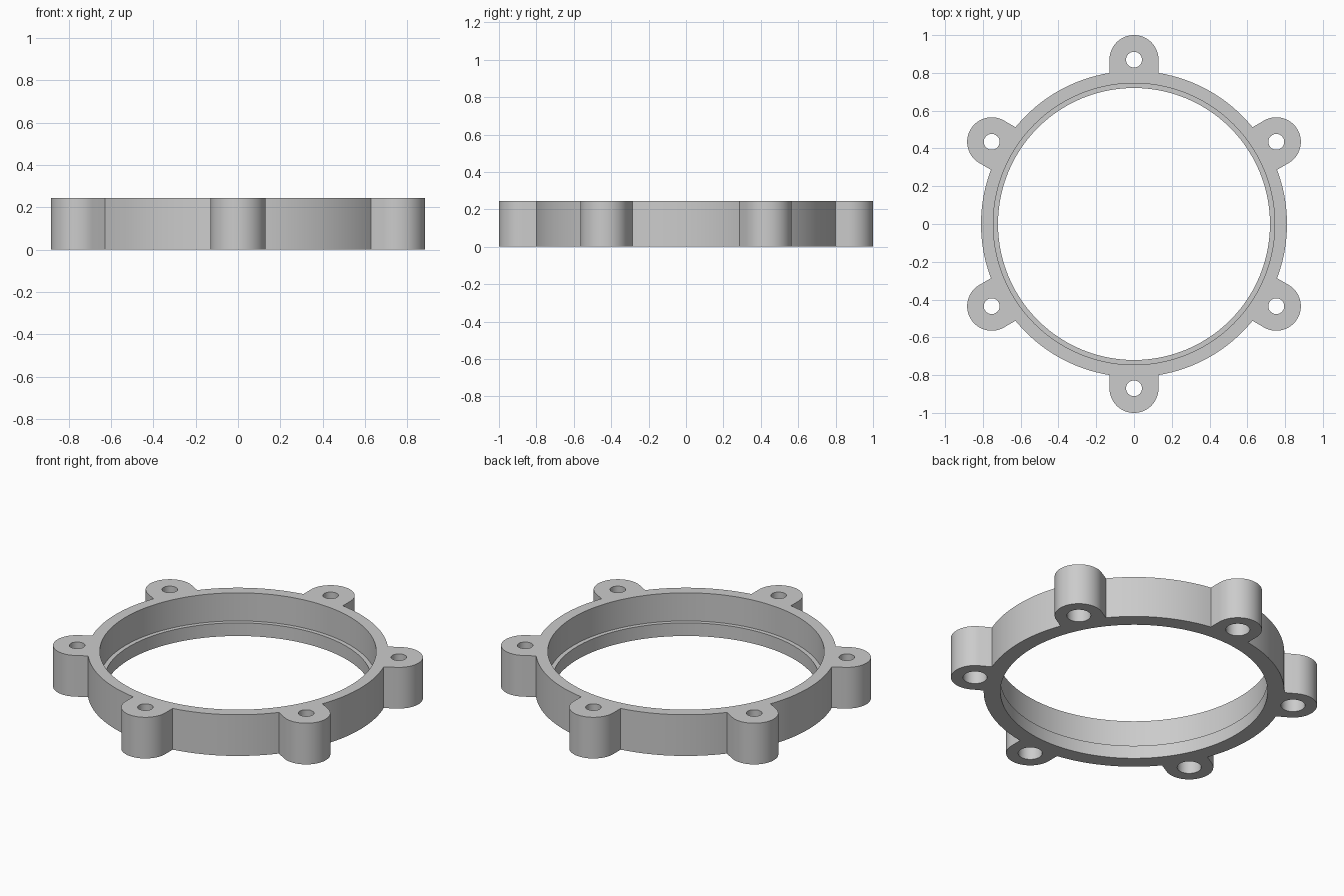
import bpy
import bmesh
from math import sin, cos, tau, radians, sqrt, asin, pi
from mathutils import Vector, Matrix

cube = bpy.data.objects.get("Cube")
if cube:
    bpy.data.objects.remove(cube, do_unlink=True)

HEIGHT = 0.245
RING_R = 0.81          # outer wall
BORE_R, LIP_R = 0.745, 0.72
LIP_Z = 0.078          # top of the inner lip
LUG_DIST, LUG_R = 0.87, 0.13
HOLE_R, POCKET_R = 0.042, 0.065
POCKET_Z = 0.14        # depth of the wider hole from below
LUGS = 6

grey = bpy.data.materials.new("grey")
grey.use_nodes = True
colour = (0.6, 0.6, 0.6, 1)
grey.diffuse_color = colour
grey.node_tree.nodes["Principled BSDF"].inputs["Base Color"].default_value = colour


def prism(name, points, z0, z1):
    """Extrude a closed 2D outline from z0 to z1."""
    bm = bmesh.new()
    base = bm.faces.new([bm.verts.new((p.x, p.y, z0)) for p in points])
    top = bmesh.ops.extrude_face_region(bm, geom=[base])["geom"]
    bmesh.ops.translate(bm, vec=(0, 0, z1 - z0),
                        verts=[g for g in top if isinstance(g, bmesh.types.BMVert)])
    bmesh.ops.recalc_face_normals(bm, faces=bm.faces)
    mesh = bpy.data.meshes.new(name)
    bm.to_mesh(mesh)
    bm.free()
    mesh.materials.append(grey)
    obj = bpy.data.objects.new(name, mesh)
    bpy.context.collection.objects.link(obj)
    return obj


def arc(centre, radius, start, end, steps):
    return [Vector((centre + radius * cos(a), radius * sin(a)))
            for a in (start + (end - start) * i / steps for i in range(steps + 1))]


def circle(centre, radius, steps):
    return arc(centre, radius, 0, tau, steps)[:-1]


def turned(points, angle):
    rot = Matrix.Rotation(angle, 2)
    return [rot @ p for p in points]


# Outline of ring and lugs: one sixth, repeated round the centre
pitch = tau / LUGS
join = asin(LUG_R / RING_R)
sixth = arc(LUG_DIST, LUG_R, -pi / 2, pi / 2, 32)
sixth += arc(0, RING_R, join, pitch - join, 24)
outline = []
angles = [radians(30) + k * pitch for k in range(LUGS)]
for angle in angles:
    outline += turned(sixth, angle)
ring = prism("mounting_ring", outline, 0, HEIGHT)

# Bore with inner lip, and stepped screw holes
over = 0.1
cutters = [prism("lip_cutter", circle(0, LIP_R, 160), -over, HEIGHT + over),
           prism("bore_cutter", circle(0, BORE_R, 160), LIP_Z, HEIGHT + over)]
for angle in angles:
    hole = turned(circle(LUG_DIST, HOLE_R, 32), angle)
    pocket = turned(circle(LUG_DIST, POCKET_R, 32), angle)
    cutters.append(prism("hole_cutter", hole, -over, HEIGHT + over))
    cutters.append(prism("pocket_cutter", pocket, -over, POCKET_Z))

bpy.ops.object.select_all(action="DESELECT")
ring.select_set(True)
bpy.context.view_layer.objects.active = ring
for cutter in cutters:
    cutter.hide_render = True
    mod = ring.modifiers.new("cut", "BOOLEAN")
    mod.operation = "DIFFERENCE"
    mod.solver = "EXACT"
    mod.object = cutter
    bpy.ops.object.modifier_apply(modifier=mod.name)
    bpy.data.objects.remove(cutter, do_unlink=True)

bpy.ops.object.shade_smooth_by_angle(angle=radians(30))
